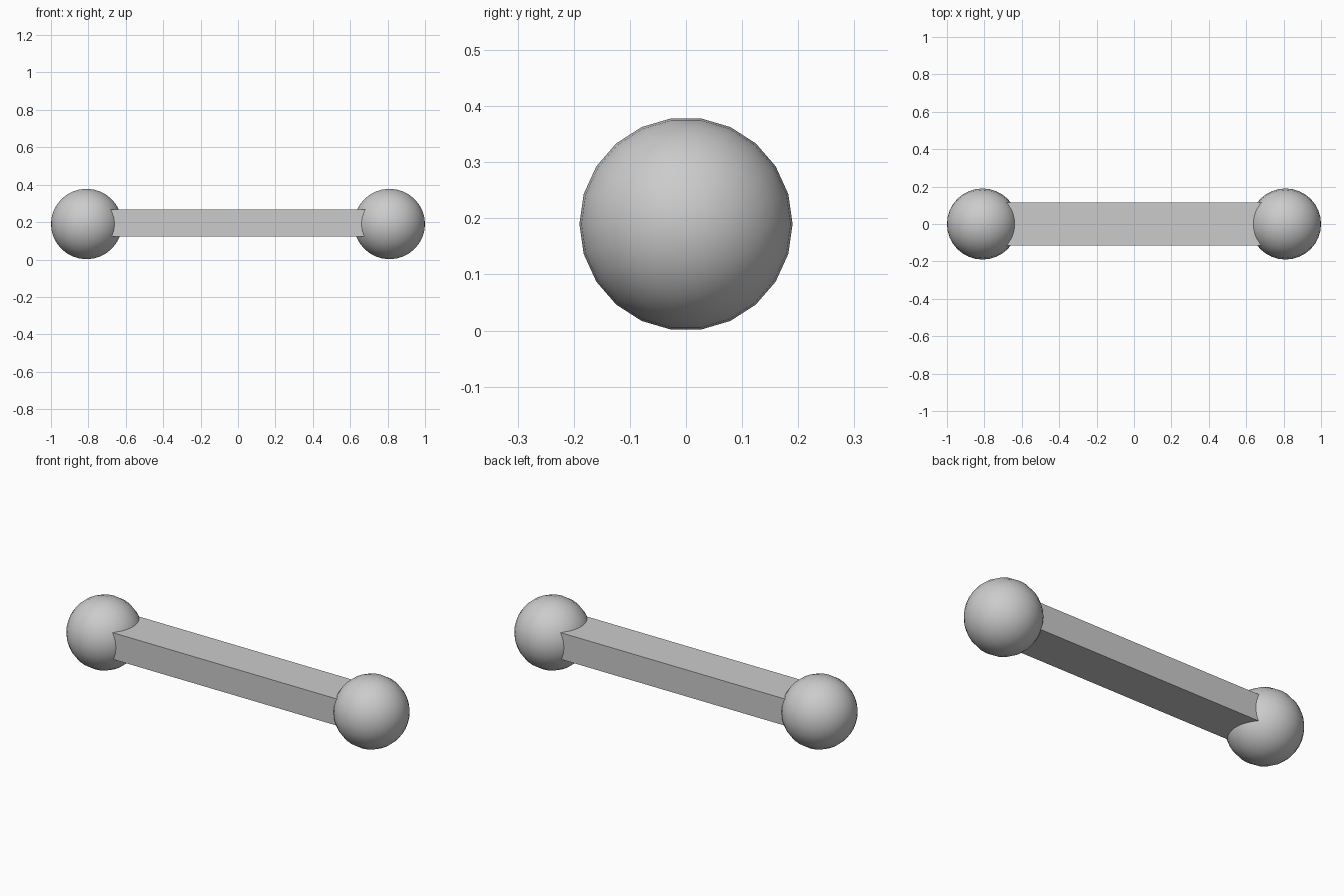
import bpy
import math

cube = bpy.data.objects.get("Cube")
if cube:
    bpy.data.objects.remove(cube, do_unlink=True)

RADIUS = 0.19
CENTRE_X = 0.81

# Single plain grey
grey = bpy.data.materials.new("plain_grey")
grey.use_nodes = True
colour = (0.6, 0.6, 0.6, 1)
grey.diffuse_color = colour
grey.node_tree.nodes["Principled BSDF"].inputs["Base Color"].default_value = colour


def add_end_ball(name, x):
    # Ball with its poles along the bar
    bpy.ops.mesh.primitive_uv_sphere_add(
        segments=22, ring_count=16, radius=RADIUS,
        location=(x, 0, RADIUS), rotation=(0, math.pi / 2, 0))
    ball = bpy.context.object
    ball.name = name
    bpy.ops.object.transform_apply(location=False, rotation=True, scale=True)
    # Put corners of the ring at the front and back
    bpy.ops.object.shade_smooth()
    ball.data.materials.append(grey)
    return ball


left_ball = add_end_ball("left_ball", CENTRE_X)
right_ball = add_end_ball("right_ball", -CENTRE_X)

# Flat rectangular bar, its ends buried in the balls
bpy.ops.mesh.primitive_cube_add(size=1, location=(0, 0, 0.195))
bar = bpy.context.object
bar.name = "bar"
bar.scale = (2 * CENTRE_X - 0.2, 0.23, 0.146)
bpy.ops.object.transform_apply(location=False, rotation=False, scale=True)
bar.data.materials.append(grey)
